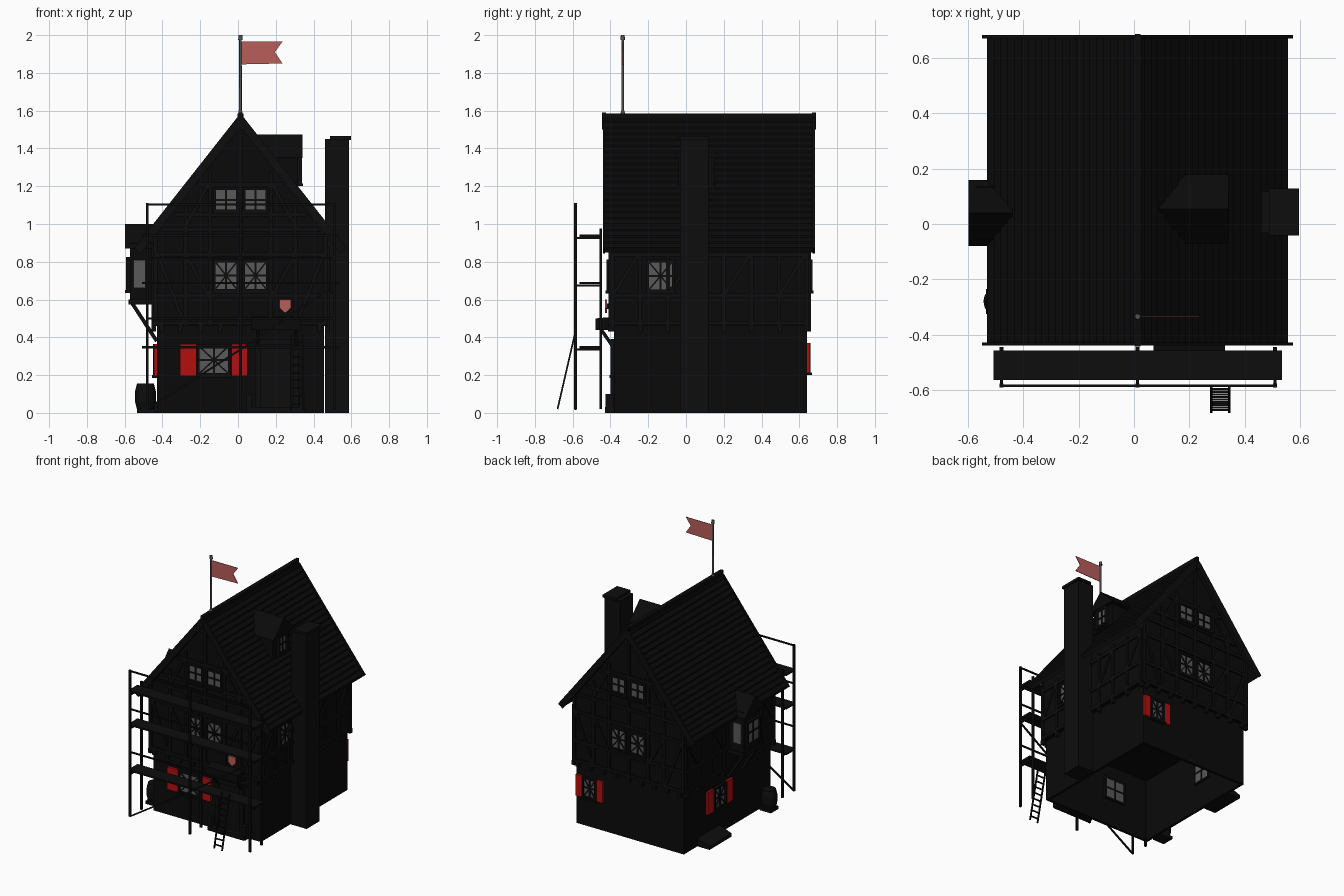
import bpy, bmesh, math
from mathutils import Vector, Matrix

if "Cube" in bpy.data.objects:
    bpy.data.objects.remove(bpy.data.objects["Cube"])

def material(name, r, g, b):
    m = bpy.data.materials.new(name)
    m.use_nodes = True
    m.diffuse_color = (r, g, b, 1)
    m.node_tree.nodes["Principled BSDF"].inputs["Base Color"].default_value = (r, g, b, 1)
    return m

WALL = material("black plaster", .003, .003, .003)
WOOD = material("black timber", .004, .004, .004)
ROOF = material("black shingle", .003, .003, .003)
STONE = material("black stone", .004, .004, .004)
GLASS = material("grey glass", .1, .1, .1)
METAL = material("grey metal", .08, .08, .08)
RED = material("shutter red", .45, .005, .005)
CLOTH = material("faded red", .48, .11, .1)

CX = .013          # ridge line
parts = {}         # name -> (bmesh, material)

def mesh(name, mat):
    return parts.setdefault(name, (bmesh.new(), mat))[0]

def box(name, mat, x0, x1, y0, y1, z0, z1):
    c = Matrix.Translation(((x0 + x1) / 2, (y0 + y1) / 2, (z0 + z1) / 2))
    s = Matrix.Diagonal((abs(x1 - x0), abs(y1 - y0), abs(z1 - z0), 1))
    bmesh.ops.create_cube(mesh(name, mat), size=1, matrix=c @ s)

def beam(name, mat, p, q, w=.02, d=None):
    p, q = Vector(p), Vector(q)
    rot = (q - p).to_track_quat('Z', 'Y').to_matrix().to_4x4()
    m = Matrix.Translation((p + q) / 2) @ rot @ Matrix.Diagonal((w, d or w, (q - p).length, 1))
    bmesh.ops.create_cube(mesh(name, mat), size=1, matrix=m)

def prism(name, mat, axis, pts, a, b):
    """Extrude a profile of (y, z) along x, or of (x, z) along y."""
    bm = mesh(name, mat)
    at = (lambda u, z, t: (t, u, z)) if axis == 'x' else (lambda u, z, t: (u, t, z))
    ends = [[bm.verts.new(at(u, z, t)) for u, z in pts] for t in (a, b)]
    faces = [bm.faces.new(e) for e in ends]
    n = len(pts)
    for i in range(n):
        j = (i + 1) % n
        faces.append(bm.faces.new((ends[0][i], ends[0][j], ends[1][j], ends[1][i])))
    bmesh.ops.recalc_face_normals(bm, faces=faces)

def tube(name, mat, z0, z1, r0, r1, x, y, sides=12):
    bmesh.ops.create_cone(mesh(name, mat), cap_ends=True, segments=sides, radius1=r0, radius2=r1,
                          depth=z1 - z0, matrix=Matrix.Translation((x, y, (z0 + z1) / 2)))

def window(name, o, n, hw, hh, cross=True, shutter=0):
    """Window centred on o in a wall facing n."""
    o, n = Vector(o), Vector(n)
    u = Vector((-n.y, n.x, 0))
    P = lambda a, z, d: o + u * a + n * d + Vector((0, 0, z))
    def slab(part, mat, a0, a1, z0, z1, d0, d1):
        p, q = P(a0, z0, d0), P(a1, z1, d1)
        box(part, mat, p.x, q.x, p.y, q.y, p.z, q.z)
    f = .014
    slab(name + "_glass", GLASS, -hw, hw, -hh, hh, -.03, .008)
    for s in (-1, 1):
        slab(name + "_frame", WOOD, s * hw, s * (hw + f), -hh - f, hh + f, -.032, .02)
        slab(name + "_frame", WOOD, -hw - f, hw + f, s * hh, s * (hh + f), -.032, .02)
        if cross:
            beam(name + "_lattice", WOOD, P(-hw, -hh * s, .01), P(hw, hh * s, .01), .008)
        if shutter:
            a = s * (hw + f + .004)
            slab(name + "_shutters", RED, a, a + s * shutter, -hh - f, hh + f, -.005, .016)
    slab(name + "_frame", WOOD, -.005, .005, -hh, hh, -.034, .014)
    slab(name + "_frame", WOOD, -hw, hw, -.005, .005, -.034, .014)
    slab(name + "_sill", WOOD, -hw - .02, hw + .02, -hh - .024, -hh - .01, 0, .026)

# Ground floor: four walls, open underneath
X0, X1, Y0, Y1 = -.43, .455, -.38, .64
T = .02
box("ground_walls", WALL, X0, X1, Y0, Y0 + T, 0, .47)
box("ground_walls", WALL, X0, X1, Y1 - T, Y1, 0, .47)
box("ground_walls", WALL, X0, X0 + T, Y0, Y1, 0, .47)
box("ground_walls", WALL, X1 - T, X1, Y0, Y1, 0, .47)

# Overhanging upper floors with gable ends
UX, UF, UB = .46, -.4, .65
prism("upper_floors", WALL, 'y', [(CX - UX, .46), (CX + UX, .46), (CX + UX, .93), (CX, 1.52), (CX - UX, .93)], UF, UB)

# Roof with stepped courses
RIDGE, EAVE, HALF, ROWS = 1.572, .87, .545, 22
outer = []
for i in range(ROWS):
    for k, lift in ((i, .004), (i + 1, .014)):
        t = k / ROWS
        outer.append((HALF * t, RIDGE - (RIDGE - EAVE) * t + lift - .008))
inner = [(HALF - .012, EAVE - .022), (0, RIDGE - .05)]
profile = [(CX + x, z) for x, z in outer + inner] + [(CX - x, z) for x, z in reversed(outer[1:] + inner[:1])]
prism("roof", ROOF, 'y', profile, -.43, .675)
box("ridge_cap", ROOF, CX - .016, CX + .016, -.43, .675, 1.555, 1.586)
for y in (-.434, .677):
    for s in (-1, 1):
        beam("bargeboards", WOOD, (CX, y, 1.55), (CX + s * .545, y, .858), .012, .045)
    beam("gable_finials", WOOD, (CX, y, 1.5), (CX, y, 1.59), .02)

# Timber frame on both gable ends
for y in (UF, UB):
    for z, h in ((.475, UX), (.62, UX), (.84, UX), (.97, .42), (1.05, .35), (1.21, .23)):
        beam("gable_timbers", WOOD, (CX - h, y, z), (CX + h, y, z), .022)
    for x in (-.45, -.29, -.16, 0, .16, .29, .45):
        beam("gable_timbers", WOOD, (CX + x, y, .46), (CX + x, y, .95), .022)
        if abs(x) < .3:
            beam("gable_timbers", WOOD, (CX + x, y, .95), (CX + x, y, 1.48 - abs(x) * 1.3), .02)
    for s in (-1, 1):
        beam("gable_timbers", WOOD, (CX + s * .44, y, .84), (CX + s * .3, y, .48), .02)
        beam("gable_timbers", WOOD, (CX + s * .17, y, .62), (CX + s * .29, y, .84), .02)
        beam("gable_timbers", WOOD, (CX + s * .3, y, .97), (CX + s * .17, y, 1.21), .02)
    for i in range(9):
        x = CX - .42 + i * .105
        box("joist_ends", WOOD, x - .012, x + .012, y - .012, y + .012, .43, .465)

# Timber frame on both long sides
for s in (-1, 1):
    x = CX + s * UX
    for z in (.475, .62, .84):
        beam("side_timbers", WOOD, (x, UF, z), (x, UB, z), .022)
    for i in range(8):
        y = UF + .01 + i * (UB - UF - .02) / 7
        beam("side_timbers", WOOD, (x, y, .46), (x, y, .88), .022)
        box("joist_ends", WOOD, x - .012, x + .012, y - .012, y + .012, .43, .465)
        if i in (0, 2, 4, 6):
            beam("side_timbers", WOOD, (x, y, .62), (x, y + .14, .84), .02)

# Windows
for n, y in ((-1, UF), (1, UB)):
    tag = "front" if n < 0 else "back"
    for x in (-.063, .093):
        window(tag + "_middle_window", (x, y, .727), (0, n, 0), .055, .07)
        window(tag + "_attic_window", (x, y, 1.128), (0, n, 0), .053, .052, False)
window("front_ground_window", (-.128, Y0, .28), (0, -1, 0), .075, .07, True, .085)
window("back_ground_window", (.34, Y1, .29), (0, 1, 0), .045, .065, True, .05)
window("side_ground_window", (X0, .23, .28), (-1, 0, 0), .06, .07, True, .07)
window("side_upper_window", (CX + UX, -.135, .725), (1, 0, 0), .06, .072)

# Door, canopy and step
box("door", WOOD, .12, .29, Y0 - .008, Y0, .02, .36)
for x in (.105, .305):
    box("door_frame", WOOD, x - .015, x + .015, Y0 - .02, Y0, 0, .38)
    beam("canopy_braces", WOOD, (x, Y0, .34), (x, -.455, .45), .018)
box("door_frame", WOOD, .09, .32, Y0 - .02, Y0, .36, .39)
prism("canopy", ROOF, 'x', [(-.48, .44), (-.37, .44), (-.37, .51), (-.48, .5)], .07, .33)
box("front_step", STONE, .05, .35, -.43, Y0, 0, .03)
for x in (.06, .34):
    box("step_posts", STONE, x - .015, x + .015, -.425, -.385, 0, .1)
prism("cellar_hatch", STONE, 'y', [(-.53, 0), (X0, 0), (X0, .06), (-.53, .025)], .22, .48)

# Wall shield
prism("shield", CLOTH, 'y', [(.22, .6), (.28, .6), (.28, .555), (.25, .528), (.22, .555)], -.43, -.418)
box("shield_bracket", WOOD, .24, .26, -.42, UF, .55, .58)

# Chimney
box("chimney", STONE, .46, .588, -.032, .118, 0, 1.45)
box("chimney_cap", STONE, .488, .597, -.042, .128, 1.445, 1.465)

# Dormer
box("dormer_walls", WALL, .12, .318, -.04, .15, 1.19, 1.37)
prism("dormer_roof", ROOF, 'x', [(-.07, 1.35), (.18, 1.35), (.055, 1.475)], .09, .342)
window("dormer_window", (.318, .055, 1.28), (1, 0, 0), .04, .055, False)

# Oriel on the side wall
box("oriel_walls", WALL, -.572, -.44, -.055, .135, .585, .9)
box("oriel_base", WOOD, -.58, -.44, -.065, .145, .575, .6)
prism("oriel_roof", ROOF, 'x', [(-.08, .87), (.16, .87), (.04, 1.0)], -.598, -.44)
for y in (-.04, .12):
    beam("oriel_braces", WOOD, (-.56, y, .58), (X0, y, .38), .02)
window("oriel_window", (-.572, .04, .735), (-1, 0, 0), .065, .075, False)
for n, y in ((-1, -.055), (1, .135)):
    box("oriel_side_glass", GLASS, -.553, -.49, y, y + n * .009, .66, .81)

# Barrel
for z0, z1, r0, r1 in ((.02, .06, .045, .055), (.06, .115, .055, .055), (.115, .155, .055, .045)):
    tube("barrel", WOOD, z0, z1, r0, r1, -.49, -.28, 16)
box("barrel_stand", WOOD, -.535, -.44, -.325, -.235, 0, .022)

# Scaffold
FRONT, REAR = -.585, -.452
for x in (-.48, CX, .51):
    beam("scaffold_poles", WOOD, (x, FRONT, .02), (x, FRONT, 1.11), .014)
    beam("scaffold_poles", WOOD, (x, REAR, .02), (x, REAR, .975), .014)
    for z in (.335, .675, .925):
        beam("scaffold_poles", WOOD, (x, FRONT, z), (x, REAR, z), .011)
for z in (.35, .69, .94):
    box("scaffold_planks", WOOD, -.508, .535, -.565, -.458, z - .008, z + .004)
for z in (.5, .82, 1.103):
    beam("scaffold_rails", WOOD, (-.485, FRONT, z), (.515, FRONT, z), .01)
beam("scaffold_braces", WOOD, (-.48, FRONT, .02), (CX, FRONT, .335), .01)
beam("scaffold_braces", WOOD, (CX, FRONT, .335), (.51, FRONT, .675), .01)

# Ladder
for x in (.28, .345):
    beam("ladder", WOOD, (x, -.68, .02), (x, -.59, .41), .009)
for i in range(9):
    t = (i + .7) / 9.5
    y, z = -.68 + .09 * t, .02 + .39 * t
    beam("ladder", WOOD, (.28, y, z), (.345, y, z), .008)

# Flag
FY = -.335
tube("flag_pole", METAL, 1.57, 1.985, .0075, .0065, CX, FY)
tube("flag_pole", METAL, 1.575, 1.6, .013, .009, CX, FY)
tube("flag_pole", METAL, 1.975, 2.0, .012, .01, CX, FY)
prism("flag", CLOTH, 'y', [(CX, 1.845), (.235, 1.85), (.195, 1.91), (.235, 1.965), (CX, 1.965)], FY - .002, FY + .002)

# Turn every collected part into an object
for name, (bm, mat) in parts.items():
    me = bpy.data.meshes.new(name)
    bm.to_mesh(me)
    bm.free()
    me.materials.append(mat)
    ob = bpy.data.objects.new(name, me)
    bpy.context.collection.objects.link(ob)
    if name in ("barrel", "flag_pole"):
        me.shade_smooth()
        me.set_sharp_from_angle(angle=math.radians(35))
